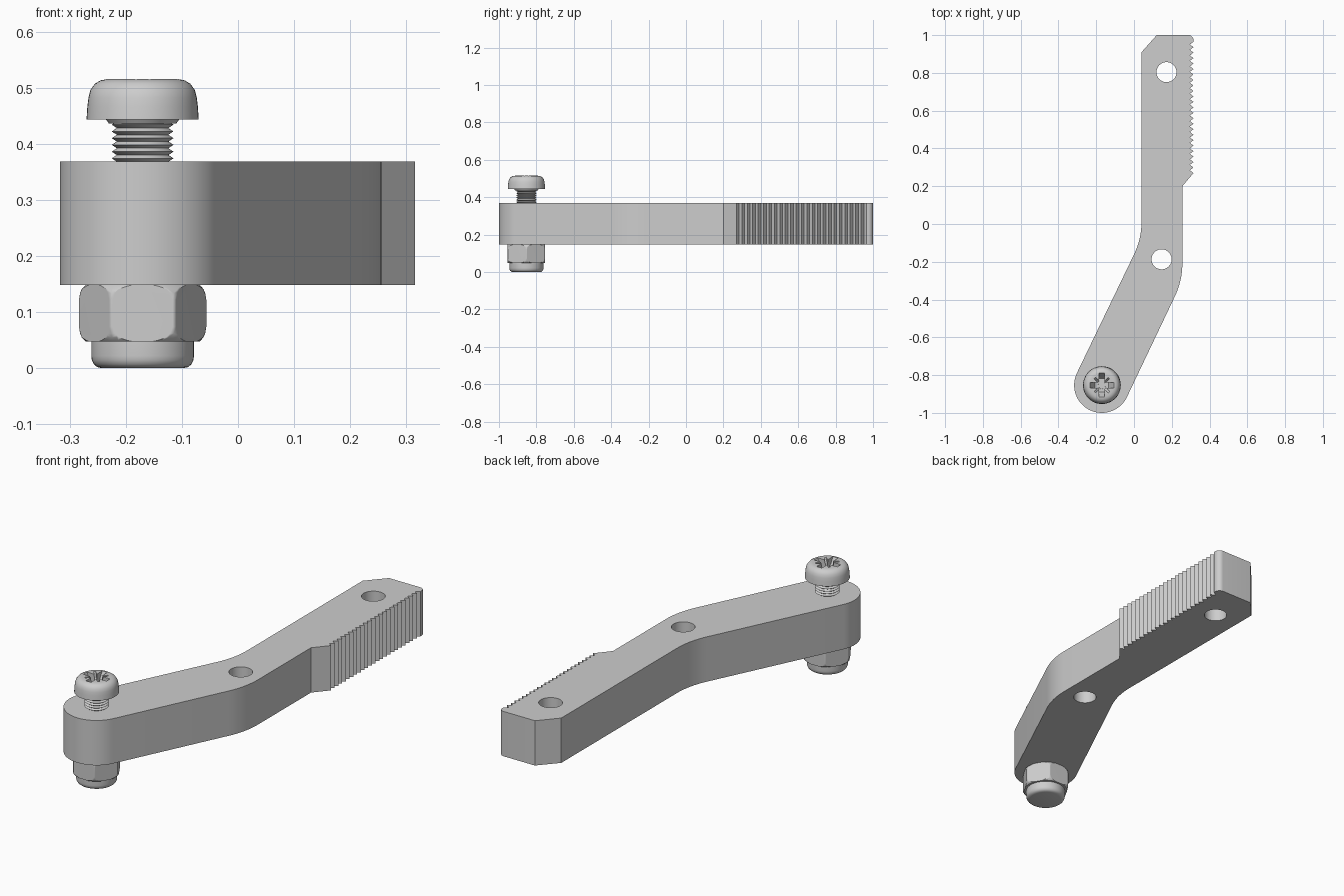
import bpy
import bmesh
import math
from mathutils import Vector

cube = bpy.data.objects.get("Cube")
if cube:
    bpy.data.objects.remove(cube, do_unlink=True)

steel = bpy.data.materials.new("light_grey")
steel.use_nodes = True
GREY = (0.61, 0.61, 0.61, 1)
steel.diffuse_color = GREY
steel.node_tree.nodes["Principled BSDF"].inputs["Base Color"].default_value = GREY

SCREW = Vector((-0.17, -0.853, 0))
BAR_BOTTOM, BAR_TOP = 0.148, 0.368


def loft(name, rings, location=(0, 0, 0)):
    """Closed solid through rings of equal point count, capped at both ends."""
    bm = bmesh.new()
    loops = [[bm.verts.new(p) for p in ring] for ring in rings]
    n = len(loops[0])
    for a, b in zip(loops, loops[1:]):
        for i in range(n):
            j = (i + 1) % n
            bm.faces.new((a[i], a[j], b[j], b[i]))
    bm.faces.new(loops[0][::-1])
    bm.faces.new(loops[-1])
    bmesh.ops.recalc_face_normals(bm, faces=bm.faces)
    mesh = bpy.data.meshes.new(name)
    bm.to_mesh(mesh)
    bm.free()
    mesh.materials.append(steel)
    obj = bpy.data.objects.new(name, mesh)
    obj.location = location
    bpy.context.collection.objects.link(obj)
    return obj


def lathe(name, profile, location=(0, 0, 0), sides=48, turn=0):
    angles = [turn + math.tau * i / sides for i in range(sides)]
    rings = [[(r * math.cos(a), r * math.sin(a), z) for a in angles] for r, z in profile]
    return loft(name, rings, location)


def activate(obj):
    bpy.ops.object.select_all(action='DESELECT')
    obj.select_set(True)
    bpy.context.view_layer.objects.active = obj


def combine(obj, tool, operation='DIFFERENCE'):
    activate(obj)
    mod = obj.modifiers.new("cut", 'BOOLEAN')
    mod.operation = operation
    mod.solver = 'EXACT'
    mod.object = tool
    bpy.context.view_layer.update()
    bpy.ops.object.modifier_apply(modifier=mod.name)
    bpy.data.objects.remove(tool, do_unlink=True)


def smooth(obj, angle=30):
    activate(obj)
    bpy.ops.object.shade_smooth_by_angle(angle=math.radians(angle))


def fillet(before, corner, after, radius, steps=8):
    """Points of an arc that rounds a corner of the outline."""
    p = Vector(corner)
    u = (Vector(before) - p).normalized()
    v = (Vector(after) - p).normalized()
    half = math.acos(u.dot(v)) / 2
    centre = p + (u + v).normalized() * (radius / math.sin(half))
    start = p + u * (radius / math.tan(half)) - centre
    end = p + v * (radius / math.tan(half)) - centre
    return [tuple(centre + start.lerp(end, i / steps).normalized() * radius)
            for i in range(steps + 1)]


# Bent bar: round end, bend, toothed edge, chamfered far end
END_RADIUS = 0.147
LEAN = math.radians(25.9)
outline = []
for i in range(33):
    a = math.pi - LEAN + math.pi * i / 32
    outline.append((SCREW.x + END_RADIUS * math.cos(a), SCREW.y + END_RADIUS * math.sin(a)))
end_left, end_right = outline[0], outline[-1]
outline += fillet(end_right, (0.256, -0.30), (0.256, 0.2), 0.4)
outline.append((0.256, 0.2))

TEETH, FIRST, LAST = 24, 0.27, 0.965
pitch = (LAST - FIRST) / TEETH
for i in range(TEETH):
    outline.append((0.315, FIRST + i * pitch))
    outline.append((0.296, FIRST + (i + 0.5) * pitch))
outline.append((0.315, LAST))
outline += fillet((0.315, LAST), (0.315, 1), (0.12, 1), 0.025, 5)
outline += [(0.12, 1), (0.04, 0.91)]
outline += fillet((0.04, 0.91), (0.04, -0.078), end_left, 0.4)
bar = loft("bent_bar", [[(x, y, z) for x, y in outline] for z in (BAR_BOTTOM, BAR_TOP)])

# Through holes
for x, y in ((0.172, 0.804), (0.146, -0.187)):
    combine(bar, lathe("hole_cutter", [(0.053, 0.1), (0.053, 0.42)], (x, y, 0)))
smooth(bar)

# Screw head with cross recess
head = lathe("screw_head", [
    (0.06, 0.436), (0.065, 0.443), (0.1, 0.443), (0.0985, 0.466), (0.0965, 0.482),
    (0.093, 0.496), (0.085, 0.507), (0.075, 0.513), (0.064, 0.515)], SCREW)


def slot(angle, reach_top, reach_floor, half_width, floor):
    """Slot cutter whose ends slope inward toward the floor."""
    rings = []
    for reach, z in ((reach_floor, floor), (reach_top, 0.52)):
        ring = []
        for sx, sy in ((-1, -1), (1, -1), (1, 1), (-1, 1)):
            x, y = sx * reach, sy * half_width
            ring.append((x * math.cos(angle) - y * math.sin(angle),
                         x * math.sin(angle) + y * math.cos(angle), z))
        rings.append(ring)
    return loft("slot_cutter", rings, SCREW)


for k in range(2):
    combine(head, slot(k * math.pi / 2, 0.066, 0.036, 0.014, 0.465 + k * 0.0005))
    combine(head, slot((k + 0.5) * math.pi / 2, 0.056, 0.025, 0.005, 0.466 + k * 0.0005))
combine(head, lathe("centre_cutter", [(0.02, 0.464), (0.03, 0.52)], SCREW, 16, 0.1))
smooth(head)

# Threaded shank
thread = [(0.045, 0.02)]
z = 0.344
while z < 0.43:
    thread += [(0.046, z), (0.055, z + 0.006)]
    z += 0.012
thread += [(0.046, z), (0.058, 0.438)]
smooth(lathe("threaded_shank", thread, SCREW))

# Hex lock nut with rounded corners
nut = lathe("hex_nut", [(0.1155, 0.048), (0.1155, BAR_BOTTOM)], SCREW, 6)
combine(nut, lathe("corner_rounder", [
    (0.1, 0.046), (0.104, 0.05), (0.1085, 0.055), (0.1115, 0.062), (0.1135, 0.074),
    (0.1135, 0.122), (0.1115, 0.134), (0.1085, 0.141), (0.104, 0.146), (0.1, 0.15)],
    SCREW, 72), 'INTERSECT')
smooth(nut, 35)
nut.modifiers.new("flat_faces", 'WEIGHTED_NORMAL').keep_sharp = True

# Nut collar
smooth(lathe("nut_collar", [
    (0.072, 0), (0.081, 0.002), (0.087, 0.007), (0.0905, 0.014), (0.0915, 0.022),
    (0.0915, 0.05)], SCREW))
